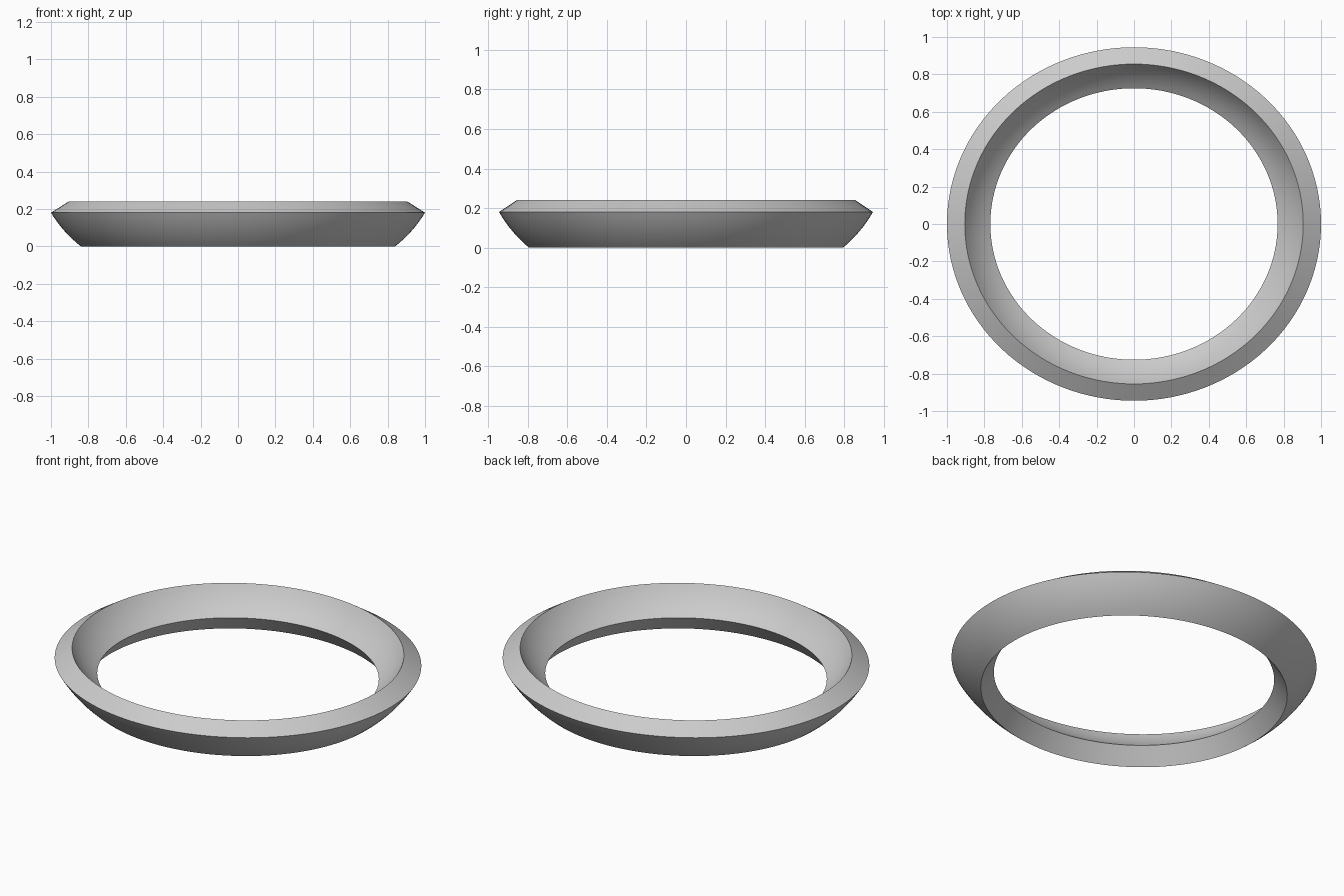
import bpy, bmesh, math

if "Cube" in bpy.data.objects:
    bpy.data.objects.remove(bpy.data.objects["Cube"])

SEGMENTS = 128
Y_SCALE = 0.945  # the ring is slightly oval


def arc(p0, p1, bulge, steps=8):
    """Points from p0 up to (not including) p1, bowed sideways by bulge."""
    dx, dz = p1[0] - p0[0], p1[1] - p0[1]
    length = math.hypot(dx, dz)
    nx, nz = dz / length, -dx / length
    pts = []
    for i in range(steps):
        t = i / steps
        b = bulge * 4 * t * (1 - t)
        pts.append((p0[0] + dx * t + nx * b, p0[1] + dz * t + nz * b))
    return pts


# Cross-section corners (radius, height)
foot, rim, lip, waist = (0.84, 0.0), (1.0, 0.18), (0.905, 0.24), (0.768, 0.095)

# Curved outer wall, straight top bevel, curved inner bowl, straight under-chamfer
profile = arc(foot, rim, 0.011) + [rim] + arc(lip, waist, -0.011) + [waist]

# Sweep the cross-section around an oval
bm = bmesh.new()
rings = []
for i in range(SEGMENTS):
    a = 2 * math.pi * i / SEGMENTS
    rings.append([bm.verts.new((r * math.cos(a), r * Y_SCALE * math.sin(a), z))
                  for r, z in profile])
n = len(profile)
for i in range(SEGMENTS):
    a, b = rings[i], rings[(i + 1) % SEGMENTS]
    for j in range(n):
        k = (j + 1) % n
        bm.faces.new((a[j], b[j], b[k], a[k]))
bmesh.ops.recalc_face_normals(bm, faces=bm.faces)

mesh = bpy.data.meshes.new("bezel_ring")
bm.to_mesh(mesh)
bm.free()
ring = bpy.data.objects.new("bezel_ring", mesh)
bpy.context.collection.objects.link(ring)

# Smooth walls with crisp rims
bpy.context.view_layer.objects.active = ring
ring.select_set(True)
bpy.ops.object.shade_smooth_by_angle(angle=math.radians(30))
